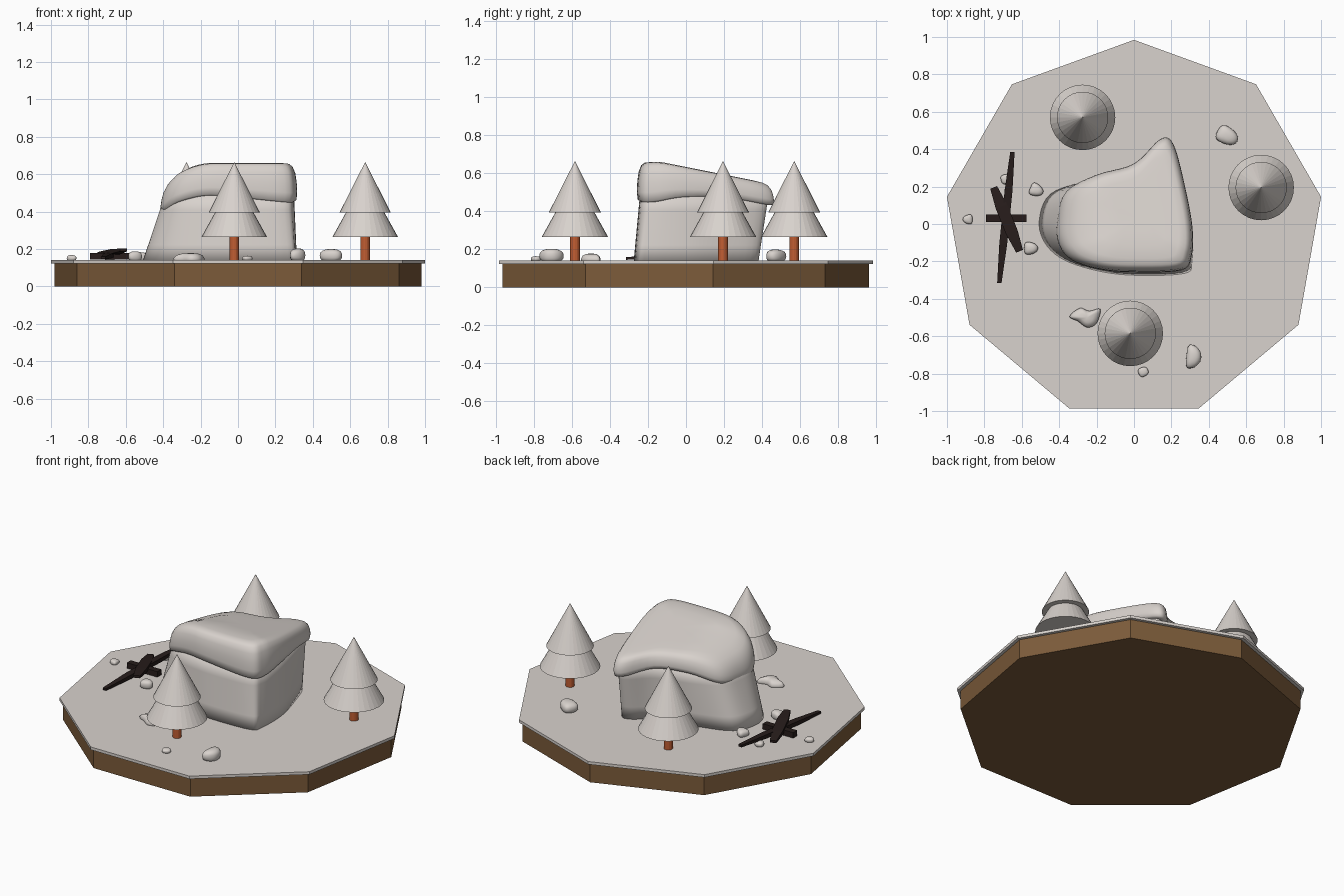
import bpy, bmesh, math, random
from mathutils import Vector

random.seed(4)
if "Cube" in bpy.data.objects:
    bpy.data.objects.remove(bpy.data.objects["Cube"])


def material(name, rgb):
    m = bpy.data.materials.new(name)
    m.use_nodes = True
    m.diffuse_color = (*rgb, 1)
    bsdf = m.node_tree.nodes["Principled BSDF"]
    bsdf.inputs["Base Color"].default_value = (*rgb, 1)
    bsdf.inputs["Roughness"].default_value = 0.9
    return m


SNOW = material("snow", (0.69, 0.645, 0.61))
DIRT = material("dirt", (0.20, 0.105, 0.042))
BARK = material("orange bark", (0.53, 0.11, 0.032))
CHAR = material("charred wood", (0.02, 0.012, 0.011))

GROUND = 0.14


def finish(name, bm, mat, smooth=False):
    bmesh.ops.recalc_face_normals(bm, faces=bm.faces)
    mesh = bpy.data.meshes.new(name)
    bm.to_mesh(mesh)
    bm.free()
    mesh.materials.append(mat)
    for p in mesh.polygons:
        p.use_smooth = smooth
    ob = bpy.data.objects.new(name, mesh)
    bpy.context.scene.collection.objects.link(ob)
    return ob


def loft(name, rings, mat, smooth=False):
    """Skin a stack of equal-length rings and close both ends."""
    bm = bmesh.new()
    loops = [[bm.verts.new(p) for p in ring] for ring in rings]
    n = len(loops[0])
    for a, b in zip(loops, loops[1:]):
        for i in range(n):
            j = (i + 1) % n
            bm.faces.new((a[i], a[j], b[j], b[i]))
    bm.faces.new(loops[0])
    bm.faces.new(loops[-1])
    bmesh.ops.remove_doubles(bm, verts=bm.verts, dist=0.0002)
    return finish(name, bm, mat, smooth)


def circle(x, y, r, z, n, turn=0.0):
    steps = [turn + math.tau * i / n for i in range(n)]
    return [Vector((x + r * math.cos(a), y + r * math.sin(a), z)) for a in steps]


def rounded(points, steps=5):
    """Closed smooth curve through the points."""
    pts = [Vector(p) for p in points]
    n, out = len(pts), []
    for i in range(n):
        a, b, c, d = (pts[(i + k - 1) % n] for k in range(4))
        for s in range(steps):
            t = s / steps
            out.append(0.5 * (2 * b + (c - a) * t + (2 * a - 5 * b + 4 * c - d) * t * t
                              + (3 * b - a - 3 * c + d) * t ** 3))
    return out


def scaled(ring, f, centre):
    return [Vector((centre.x + (p.x - centre.x) * f,
                    centre.y + (p.y - centre.y) * f, p.z)) for p in ring]


# Nine-sided island: dirt body and snow slab
for name, r, z0, z1, mat in (("dirt_base", 0.995, 0, 0.122, DIRT),
                             ("snow_ground", 1.0154, 0.122, GROUND, SNOW)):
    loft(name, [circle(0, -0.031, r, z, 9, math.pi / 2) for z in (z0, z1)], mat)

# Fir trees
for i, (x, y) in enumerate(((-0.02, -0.585), (0.68, 0.195), (-0.275, 0.57)), 1):
    loft(f"tree_{i}_trunk", [circle(x, y, 0.026, z, 16) for z in (0.13, 0.28)], BARK)
    loft(f"tree_{i}_lower_branches",
         [circle(x, y, 0.175, 0.265, 32), circle(x, y, 0.1, 0.4, 32)], SNOW)
    loft(f"tree_{i}_upper_branches",
         [circle(x, y, 0.137, 0.395, 32), circle(x, y, 0, 0.665, 32)], SNOW)

# Boulder: footprint and overhanging cap rim (same point order)
foot = rounded([(x, y, 0.13) for x, y in (
    (-0.51, 0.02), (-0.48, -0.1), (-0.38, -0.19), (-0.2, -0.25), (0, -0.275),
    (0.27, -0.265), (0.31, -0.2), (0.31, 0), (0.26, 0.2), (0.2, 0.36),
    (0.13, 0.37), (0, 0.28), (-0.25, 0.23), (-0.45, 0.16))])
rim = rounded([
    (-0.405, 0.02, 0.4), (-0.4, -0.1, 0.4), (-0.33, -0.19, 0.45),
    (-0.18, -0.24, 0.485), (0, -0.255, 0.475), (0.25, -0.245, 0.45),
    (0.305, -0.17, 0.45), (0.31, -0.02, 0.475), (0.27, 0.2, 0.475),
    (0.21, 0.42, 0.44), (0.14, 0.45, 0.435), (0, 0.32, 0.475),
    (-0.2, 0.26, 0.475), (-0.36, 0.17, 0.42)])
heart = Vector((0.02, 0.03, 0))
neck = [Vector((p.x, p.y, 0.5)) for p in scaled(rim, 0.95, heart)]
loft("boulder", [[a.lerp(b, t) for a, b in zip(foot, neck)]
                 for t in (0, 0.25, 0.5, 0.75, 1)], SNOW, True)


def crown(p):
    """Cap top: slopes down to the back and falls off to the right side."""
    return (0.66 - 0.2 * max(0, p.y + 0.13) - 1.5 * max(0, -0.13 - p.x) ** 2)


cap = []
for f, lift in ((0.85, 0.02), (0.96, 0.0), (1.0, 0.03), (1.01, 0.25), (1.0, 0.5),
                (0.975, 0.75), (0.93, 0.91), (0.87, 0.98), (0.75, 1), (0.5, 1),
                (0.25, 1), (0, 1)):
    ring = scaled(rim, f, heart)
    for p in ring:
        p.z += (crown(p) - p.z) * lift
    cap.append(ring)
loft("boulder_cap", cap, SNOW, True)

# Loose stones: x, y, half sizes, turn
for i, (x, y, sx, sy, sz, turn) in enumerate((
        (0.5, 0.47, 0.06, 0.045, 0.035, -0.5), (0.32, -0.71, 0.04, 0.06, 0.037, -0.1),
        (0.05, -0.79, 0.027, 0.025, 0.014, 0.4), (-0.55, -0.13, 0.037, 0.032, 0.028, 0),
        (-0.52, 0.18, 0.037, 0.032, 0.025, -0.4), (-0.685, 0.24, 0.027, 0.026, 0.018, 0.3),
        (-0.89, 0.025, 0.026, 0.024, 0.016, 0)), 1):
    bm = bmesh.new()
    bmesh.ops.create_icosphere(bm, subdivisions=3, radius=1)
    lean = random.uniform(-0.25, 0.25)
    for v in bm.verts:
        a, b, c = (math.copysign(abs(k) ** 0.8, k) for k in v.co)
        a += lean * b * b
        b *= 1 + lean * a
        v.co = (x + a * sx * math.cos(turn) - b * sy * math.sin(turn),
                y + a * sx * math.sin(turn) + b * sy * math.cos(turn),
                GROUND + sz * (0.7 + c))
    finish(f"stone_{i}", bm, SNOW, True)

# Long wedge-shaped stone
wedge = rounded([(x, y, GROUND) for x, y in (
    (-0.345, -0.495), (-0.29, -0.45), (-0.24, -0.465), (-0.18, -0.455),
    (-0.2, -0.53), (-0.25, -0.553), (-0.3, -0.52))], 4)
mid = Vector((-0.25, -0.5, 0))
loft("long_stone", [[p + Vector((0, 0, h)) for p in scaled(wedge, f, mid)]
                    for f, h in ((0.95, -0.01), (1, 0.01), (0.85, 0.026),
                                 (0.5, 0.036), (0, 0.038))], SNOW, True)


# Charred timbers: beams with a full middle and narrower ends
def beam(name, start, end, width, thick, taper):
    a, b = Vector(start), Vector(end)
    side = (b - a).cross(Vector((0, 0, 1))).normalized()
    up = side.cross(b - a).normalized()
    rings = []
    for t, f in ((0, taper), (0.3, 1), (0.7, 1), (1, taper)):
        c = a.lerp(b, t)
        rings.append([c + side * s * width * f / 2 + up * u * thick * f / 2
                      for s, u in ((-1, -1), (1, -1), (1, 1), (-1, 1))])
    loft(name, rings, CHAR)


beam("short_timber", (-0.79, 0.03, 0.16), (-0.575, 0.03, 0.16), 0.04, 0.035, 1)
beam("wide_timber", (-0.75, 0.195, 0.165), (-0.612, -0.145, 0.195), 0.065, 0.025, 0.6)
beam("long_timber", (-0.65, 0.385, 0.185), (-0.72, -0.315, 0.152), 0.042, 0.025, 0.55)
